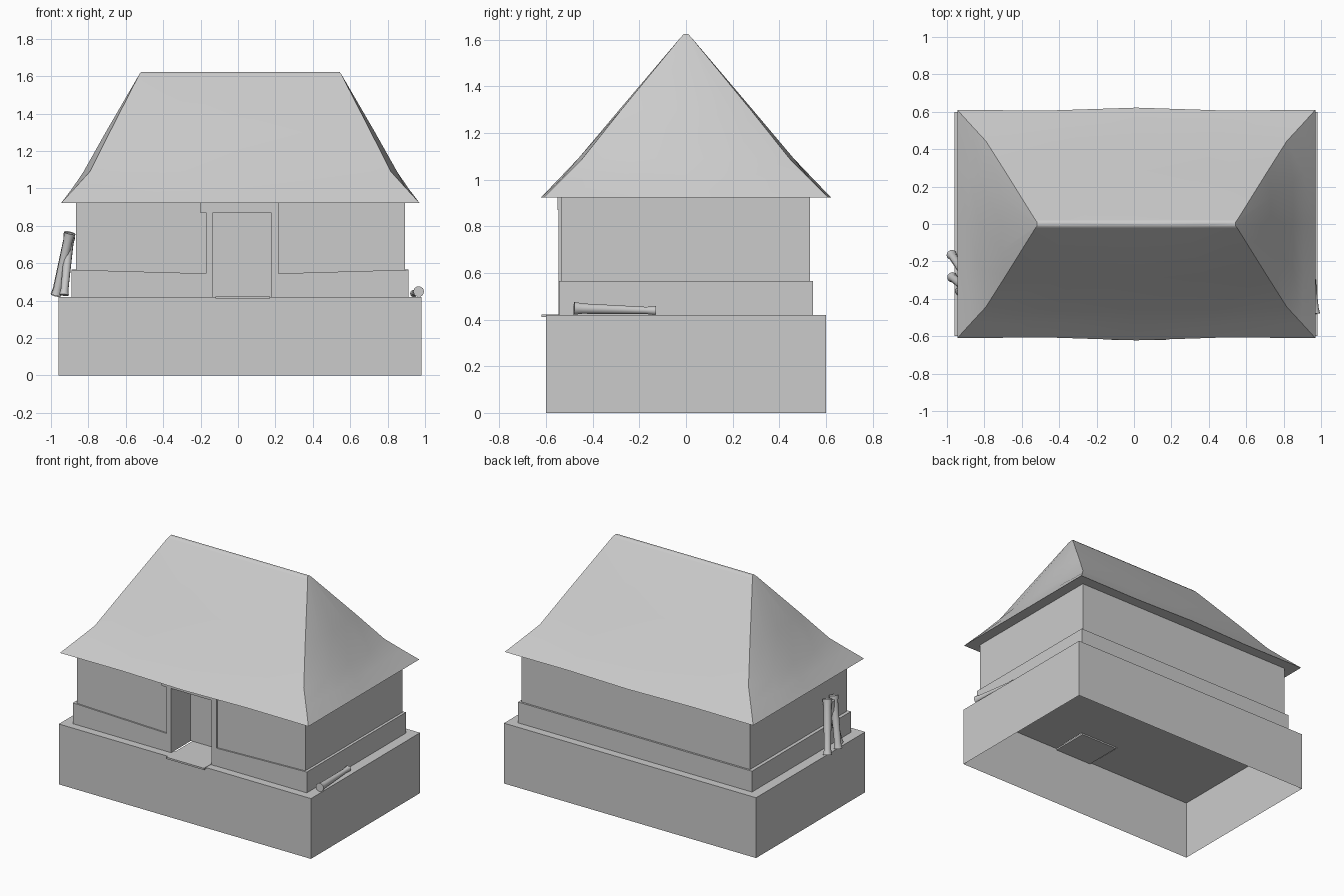
import bpy, bmesh, math
from mathutils import Vector

if "Cube" in bpy.data.objects:
    bpy.data.objects.remove(bpy.data.objects["Cube"])


def finish(name, bm, smooth=None):
    bmesh.ops.recalc_face_normals(bm, faces=bm.faces)
    me = bpy.data.meshes.new(name)
    bm.to_mesh(me)
    bm.free()
    ob = bpy.data.objects.new(name, me)
    bpy.context.collection.objects.link(ob)
    if smooth:
        bpy.ops.object.select_all(action='DESELECT')
        ob.select_set(True)
        bpy.context.view_layer.objects.active = ob
        bpy.ops.object.shade_smooth_by_angle(angle=math.radians(smooth))
    return ob


def loft(name, rings, smooth=None):
    """Skin a stack of closed rings and cap both ends."""
    bm = bmesh.new()
    vs = [[bm.verts.new(p) for p in r] for r in rings]
    n = len(vs[0])
    for a, b in zip(vs, vs[1:]):
        for i in range(n):
            j = (i + 1) % n
            bm.faces.new((a[i], a[j], b[j], b[i]))
    bm.faces.new(vs[0])
    bm.faces.new(vs[-1])
    return finish(name, bm, smooth)


def box(name, x0, x1, y0, y1, z0, z1):
    plan = [(x0, y0), (x1, y0), (x1, y1), (x0, y1)]
    return loft(name, [[(x, y, z) for x, y in plan] for z in (z0, z1)])


def notched(x0, x1, y0, y1, n0, n1, depth):
    """Rectangle plan with a doorway notch in the front."""
    return [(x0, y0), (n0, y0), (n0, depth), (n1, depth),
            (n1, y0), (x1, y0), (x1, y1), (x0, y1)]


def log(name, a, b, r0, r1):
    a, b = Vector(a), Vector(b)
    rot = (b - a).to_track_quat('Z', 'Y')
    rings = []
    for t, r in ((0, r0), (0.1, r0 * 0.8), (0.88, r1 * 0.8), (1, r1)):
        c = a.lerp(b, t)
        rings.append([c + rot @ Vector((r * math.cos(k * math.pi / 5),
                                        r * math.sin(k * math.pi / 5), 0)) for k in range(10)])
    return loft(name, rings, 40)


# Open-bottomed base with a lip around the top
bm = bmesh.new()
levels = []
for inset, z in ((0, 0), (0, 0.42), (0.085, 0.42)):
    x0, x1, y = -0.96 + inset, 0.982 - inset, 0.6 - inset
    levels.append([bm.verts.new((px, py, z)) for px, py in
                   ((x0, -y), (x1, -y), (x1, y), (x0, y))])
for a, b in zip(levels, levels[1:]):
    for i in range(4):
        j = (i + 1) % 4
        bm.faces.new((a[i], a[j], b[j], b[i]))
finish("base", bm)

# Plinth with a top edge that dips toward the doorway
plan = notched(-0.89, 0.912, -0.545, 0.545, -0.17, 0.215, -0.33)
tops = (0.565, 0.545, 0.545, 0.545, 0.545, 0.565, 0.565, 0.565)
loft("plinth", [[(x, y, 0.42) for x, y in plan],
                [(x, y, z) for (x, y), z in zip(plan, tops)]])

# Walls with the door recess
plan = notched(-0.865, 0.893, -0.535, 0.532, -0.133, 0.177, -0.33)
loft("walls", [[(x, y, z) for x, y in plan] for z in (0.421, 0.926)])

# Door frame and step
box("door_post_left", -0.17, -0.133, -0.545, -0.33, 0.42, 0.87)
box("door_post_right", 0.177, 0.217, -0.547, -0.33, 0.42, 0.87)
box("door_lintel", -0.203, 0.22, -0.55, -0.33, 0.87, 0.926)
box("door_step", -0.12, 0.172, -0.62, -0.33, 0.41, 0.422)

# Thatched hip roof: rings of half-length, half-depth, height, corner pull, bow
steps = (-1, -0.5, 0, 0.5)


def roof_ring(hx, hy, z, pull, bow):
    unit = [(t, -1) for t in steps] + [(1, t) for t in steps]
    unit += [(-x, -y) for x, y in unit]
    ring = []
    for x, y in unit:
        k = pull if abs(x) == abs(y) == 1 else 1
        wave = bow * (1 if x == 0 else -0.3 if abs(x) == 0.5 else 0)
        ring.append((0.0125 + hx * x * k, y * (hy * k + wave), z))
    return ring


loft("roof", [roof_ring(0.957, 0.61, 0.923, 1, 0.012),
              roof_ring(0.895, 0.535, 1.005, 0.985, 0.008),
              roof_ring(0.838, 0.462, 1.09, 0.96, 0),
              roof_ring(0.72, 0.285, 1.3, 0.97, 0),
              roof_ring(0.54, 0.022, 1.61, 1, 0),
              roof_ring(0.53, 0.010, 1.623, 1, 0)], 50)

# Logs leaning on the left wall and one lying on the right
log("leaning_log_1", (-0.975, -0.165, 0.43), (-0.9, -0.27, 0.76), 0.028, 0.032)
log("leaning_log_2", (-0.972, -0.285, 0.43), (-0.9, -0.34, 0.76), 0.028, 0.032)
log("leaning_log_3", (-0.93, -0.36, 0.43), (-0.9, -0.3, 0.74), 0.026, 0.03)
log("lying_log", (0.966, -0.48, 0.448), (0.94, -0.13, 0.438), 0.029, 0.02)
